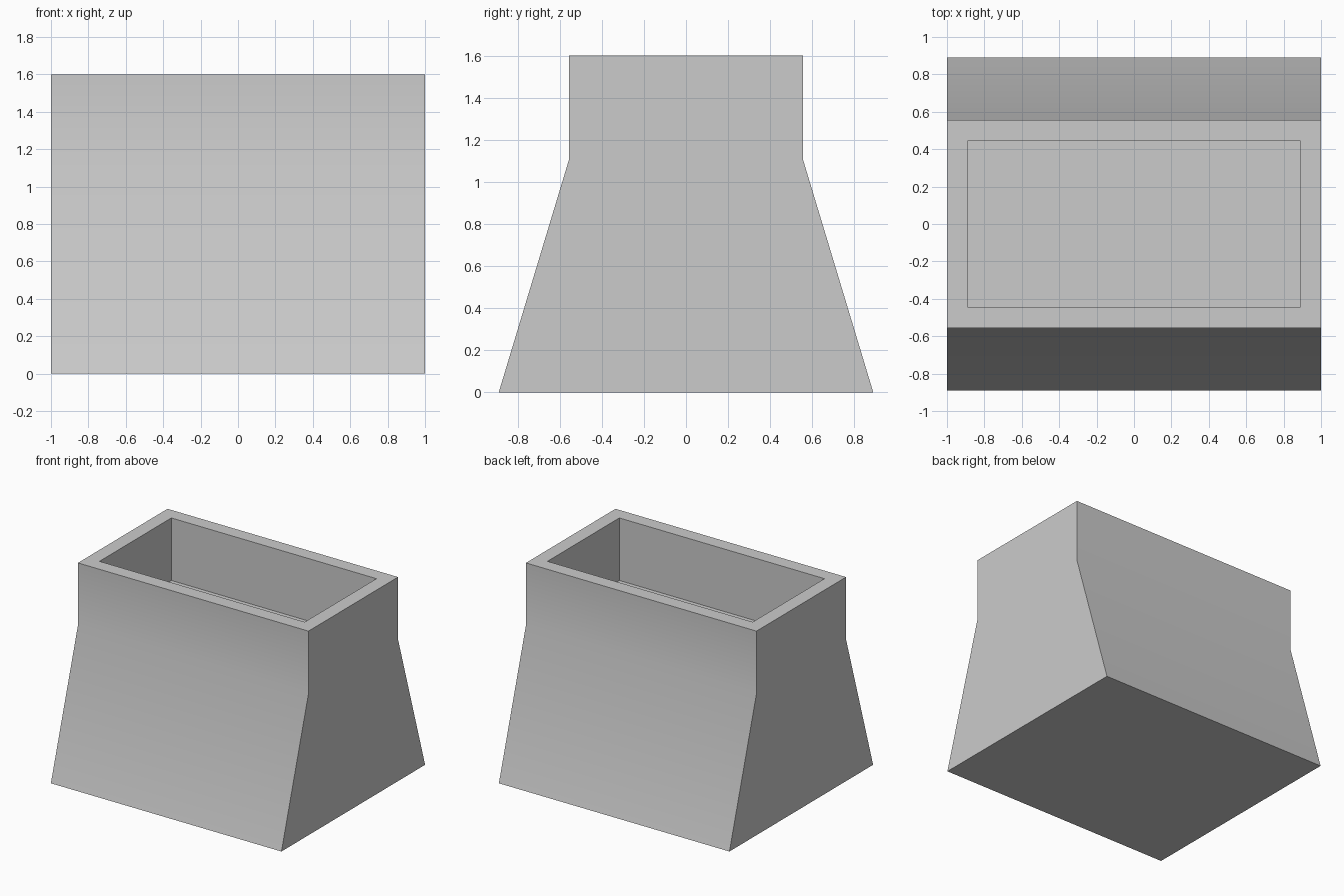
import bpy
import bmesh
from mathutils import Vector

cube = bpy.data.objects.get("Cube")
if cube:
    bpy.data.objects.remove(cube, do_unlink=True)

# Plain grey material
grey = bpy.data.materials.new("light_grey")
grey.use_nodes = True
colour = (0.6, 0.6, 0.6, 1.0)
grey.diffuse_color = colour
grey.node_tree.nodes["Principled BSDF"].inputs["Base Color"].default_value = colour

BASE, NECK = 0.89, 0.555      # half depths
SHOULDER, TOP = 1.11, 1.60    # heights
WALL = 0.11

# Flared side profile, mirrored front to back and extruded across the width
half = [(BASE, 0), (NECK, SHOULDER), (NECK, TOP)]
profile = half + [(-y, z) for y, z in reversed(half)]
bm = bmesh.new()
side = bm.faces.new([bm.verts.new((-1, y, z)) for y, z in profile])
extruded = bmesh.ops.extrude_face_region(bm, geom=[side])["geom"]
bmesh.ops.translate(bm, vec=Vector((2, 0, 0)),
                    verts=[v for v in extruded if isinstance(v, bmesh.types.BMVert)])
bmesh.ops.recalc_face_normals(bm, faces=bm.faces[:])

# Rectangular recess sunk into the top, level with the shoulder
floor = max(bm.faces, key=lambda f: f.calc_center_median().z)
bmesh.ops.inset_region(bm, faces=[floor], thickness=WALL, use_even_offset=True)
floor = bmesh.ops.extrude_discrete_faces(bm, faces=[floor])["faces"][0]
bmesh.ops.translate(bm, vec=Vector((0, 0, SHOULDER - TOP)), verts=floor.verts[:])
bmesh.ops.recalc_face_normals(bm, faces=bm.faces[:])

mesh = bpy.data.meshes.new("flared_box")
bm.to_mesh(mesh)
bm.free()
mesh.materials.append(grey)
box = bpy.data.objects.new("flared_box", mesh)
bpy.context.collection.objects.link(box)

# Soft crease at the shoulder, sharp edges elsewhere
bpy.ops.object.select_all(action="DESELECT")
box.select_set(True)
bpy.context.view_layer.objects.active = box
bpy.ops.object.shade_smooth_by_angle()
